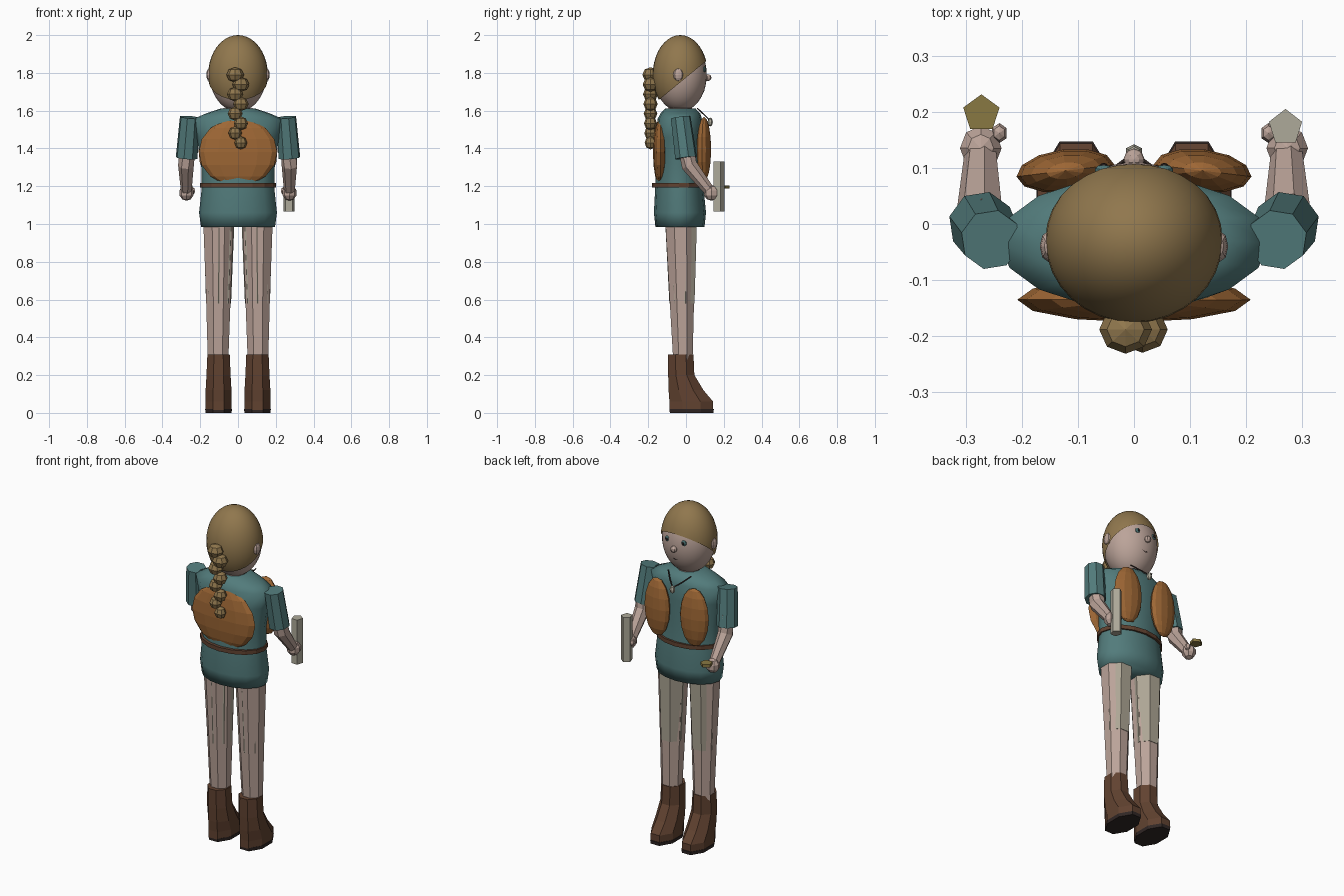
import bpy, bmesh, math
from mathutils import Vector, Matrix

if "Cube" in bpy.data.objects:
    bpy.data.objects.remove(bpy.data.objects["Cube"])


def material(name, rgb):
    m = bpy.data.materials.new(name)
    m.diffuse_color = (*rgb, 1)
    m.use_nodes = True
    m.node_tree.nodes["Principled BSDF"].inputs["Base Color"].default_value = m.diffuse_color
    return m


SKIN = material("skin", (0.50, 0.37, 0.32))
HAIR = material("hair", (0.28, 0.185, 0.075))
TEAL = material("teal", (0.085, 0.20, 0.20))
VEST = material("vest", (0.34, 0.135, 0.035))
BROWN = material("brown", (0.12, 0.055, 0.03))
DARK = material("dark", (0.03, 0.02, 0.018))
CLOTH = material("cloth", (0.42, 0.38, 0.30))
BONE = material("bone", (0.42, 0.40, 0.32))
BRASS = material("brass", (0.25, 0.19, 0.055))


def finish(name, bm, mat, smooth=False):
    bmesh.ops.recalc_face_normals(bm, faces=bm.faces)
    for f in bm.faces:
        f.smooth = smooth
    me = bpy.data.meshes.new(name)
    bm.to_mesh(me)
    bm.free()
    me.materials.append(mat)
    ob = bpy.data.objects.new(name, me)
    bpy.context.collection.objects.link(ob)
    return ob


def skin_rings(name, rings, mat, smooth):
    bm = bmesh.new()
    loops = [[bm.verts.new(p) for p in ring] for ring in rings]
    n = len(loops[0])
    for a, b in zip(loops, loops[1:]):
        for i in range(n):
            j = (i + 1) % n
            bm.faces.new((a[i], a[j], b[j], b[i]))
    for cap in (loops[0], loops[-1]):
        bm.faces.new(cap)
    return finish(name, bm, mat, smooth)


def loft(name, sections, mat, n=8, phase=0.5, smooth=False):
    """Stack of horizontal ellipses: (cx, cy, z, rx, ry)."""
    ang = [2 * math.pi * (i + phase) / n for i in range(n)]
    return skin_rings(name, [[(cx + rx * math.cos(a), cy + ry * math.sin(a), z) for a in ang]
                             for cx, cy, z, rx, ry in sections], mat, smooth)


def limb(name, points, radii, mat, n=7):
    """Round tapered tube through points."""
    pts = [Vector(p) for p in points]
    rings = []
    for k, (p, r) in enumerate(zip(pts, radii)):
        d = pts[min(k + 1, len(pts) - 1)] - pts[max(k - 1, 0)]
        q = d.to_track_quat('Z', 'Y')
        rings.append([p + q @ Vector((r * math.cos(2 * math.pi * i / n),
                                      r * math.sin(2 * math.pi * i / n), 0)) for i in range(n)])
    return skin_rings(name, rings, mat, False)


def ball(name, c, r, mat, seg=8, rings=5, smooth=False, rot=(0, 0, 0), cut=None):
    """Ellipsoid, optionally cut by a plane (point, normal), keeping the normal side."""
    bm = bmesh.new()
    bmesh.ops.create_uvsphere(bm, u_segments=seg, v_segments=rings, radius=1)
    M = Matrix.Translation(c) @ Matrix.Rotation(rot[2], 4, 'Z') @ Matrix.Rotation(rot[0], 4, 'X') \
        @ Matrix.Diagonal((*r, 1))
    bmesh.ops.transform(bm, matrix=M, verts=bm.verts)
    if cut:
        bmesh.ops.bisect_plane(bm, geom=bm.verts[:] + bm.edges[:] + bm.faces[:],
                               plane_co=cut[0], plane_no=cut[1], clear_inner=True)
        ob = finish(name, bm, mat, smooth)
        return ob
    return finish(name, bm, mat, smooth)


# Head and hair cap cut along a slanted hairline
ball("head", (0, -0.03, 1.79), (0.150, 0.140, 0.195), SKIN, 32, 20, True)
ball("hair_cap", (0, -0.03, 1.79), (0.158, 0.146, 0.21), HAIR, 32, 20, True,
     cut=((0, 0.11, 1.865), (0, -0.205, 0.25)))
ball("nose", (0, 0.115, 1.775), (0.019, 0.02, 0.018), SKIN, 8, 6)
limb("mouth", [(-0.022, 0.092, 1.713), (0, 0.094, 1.706), (0.022, 0.092, 1.713)], [0.004] * 3, DARK, 5)
limb("neck", [(0, -0.03, 1.54), (0, -0.03, 1.66)], [0.065, 0.065], SKIN, 10)

# Braid of zigzag beads
for i in range(8):
    t = i / 7
    r = 0.047 - 0.013 * t
    ball("braid_bead", (0.015 * (-1) ** (i + 1), -0.188, 1.79 - 0.36 * t), (r, r * 0.92, 0.04 - 0.005 * t), HAIR, 8, 4)

# Tunic, belt
loft("tunic", [(0, -0.032, 0.985, 0.196, 0.13), (0, -0.032, 1.06, 0.206, 0.138),
               (0, -0.035, 1.19, 0.192, 0.128), (0, -0.035, 1.32, 0.195, 0.122),
               (0, -0.035, 1.46, 0.218, 0.122), (0, -0.033, 1.555, 0.24, 0.118),
               (0, -0.03, 1.585, 0.17, 0.105), (0, -0.03, 1.612, 0.09, 0.08)], TEAL, 16, 0, True)
loft("belt", [(0, -0.038, 1.192, 0.20, 0.142), (0, -0.038, 1.216, 0.20, 0.142)], BROWN, 16, 0)

# Vest: back panel plus two front panels
ball("vest_back", (0, -0.135, 1.38), (0.208, 0.04, 0.18), VEST, 12, 8)

# Necklace and pendant
ball("pendant", (0, 0.128, 1.54), (0.016, 0.014, 0.024), BONE, 6, 4)
for s in (-1, 1):
    limb("necklace_cord", [(s * 0.075, 0.06, 1.612), (s * 0.04, 0.095, 1.58), (0, 0.125, 1.55)], [0.004] * 3, DARK, 4)

for s in (-1, 1):
    # Face details
    ball("eye", (s * 0.054, 0.096, 1.818), (0.016, 0.010, 0.016), TEAL, 10, 6)
    ball("pupil", (s * 0.054, 0.103, 1.818), (0.008, 0.006, 0.009), DARK, 8, 4)
    ball("ear", (s * 0.152, -0.04, 1.79), (0.016, 0.028, 0.034), SKIN, 8, 6)

    ball("vest_front", (s * 0.122, 0.095, 1.395), (0.088, 0.038, 0.172), VEST, 12, 8, rot=(0, 0, -s * 0.12))

    # Arms
    limb("sleeve", [(s * 0.255, -0.028, 1.565), (s * 0.272, 0.0, 1.35)], [0.054, 0.059], TEAL, 8)
    limb("arm", [(s * 0.268, 0.0, 1.42), (s * 0.274, 0.018, 1.31), (s * 0.273, 0.12, 1.18)],
         [0.045, 0.043, 0.03], SKIN, 7)
    ball("hand", (s * 0.273, 0.135, 1.165), (0.039, 0.042, 0.042), SKIN, 8, 5)
    ball("thumb", (s * 0.24, 0.162, 1.175), (0.015, 0.018, 0.02), SKIN, 6, 4)

    # Legs with leggings showing through
    x = s * 0.1
    loft("leg", [(x + s * 0.004, -0.03, 1.03, 0.087, 0.087), (x + s * 0.004, -0.022, 0.6, 0.07, 0.070),
                 (x + s * 0.006, -0.015, 0.2, 0.056, 0.052)], SKIN, 8)
    loft("legging", [(x, -0.022, 1.03, 0.084, 0.089), (x + s * 0.003, -0.018, 0.58, 0.068, 0.07)], CLOTH, 7, 0.25)

    # Boots
    b = s * 0.103
    loft("boot", [(b, 0.028, 0.015, 0.075, 0.125), (b, 0.028, 0.06, 0.075, 0.125),
                  (b, 0.0, 0.12, 0.074, 0.10), (b, -0.025, 0.20, 0.069, 0.075),
                  (b, -0.028, 0.31, 0.064, 0.073)], BROWN, 8)
    loft("sole", [(b, 0.03, 0, 0.074, 0.125), (b, 0.03, 0.02, 0.077, 0.127)], DARK, 8)

# Held items: upright stick and small flat disc
loft("held_stick", [(0.27, 0.172, 1.065, 0.031, 0.033), (0.27, 0.172, 1.33, 0.031, 0.033)], BONE, 5, 0.25)
loft("held_disc", [(-0.272, 0.197, 1.187, 0.034, 0.034), (-0.272, 0.197, 1.205, 0.034, 0.034)], BRASS, 5, 0.25)
